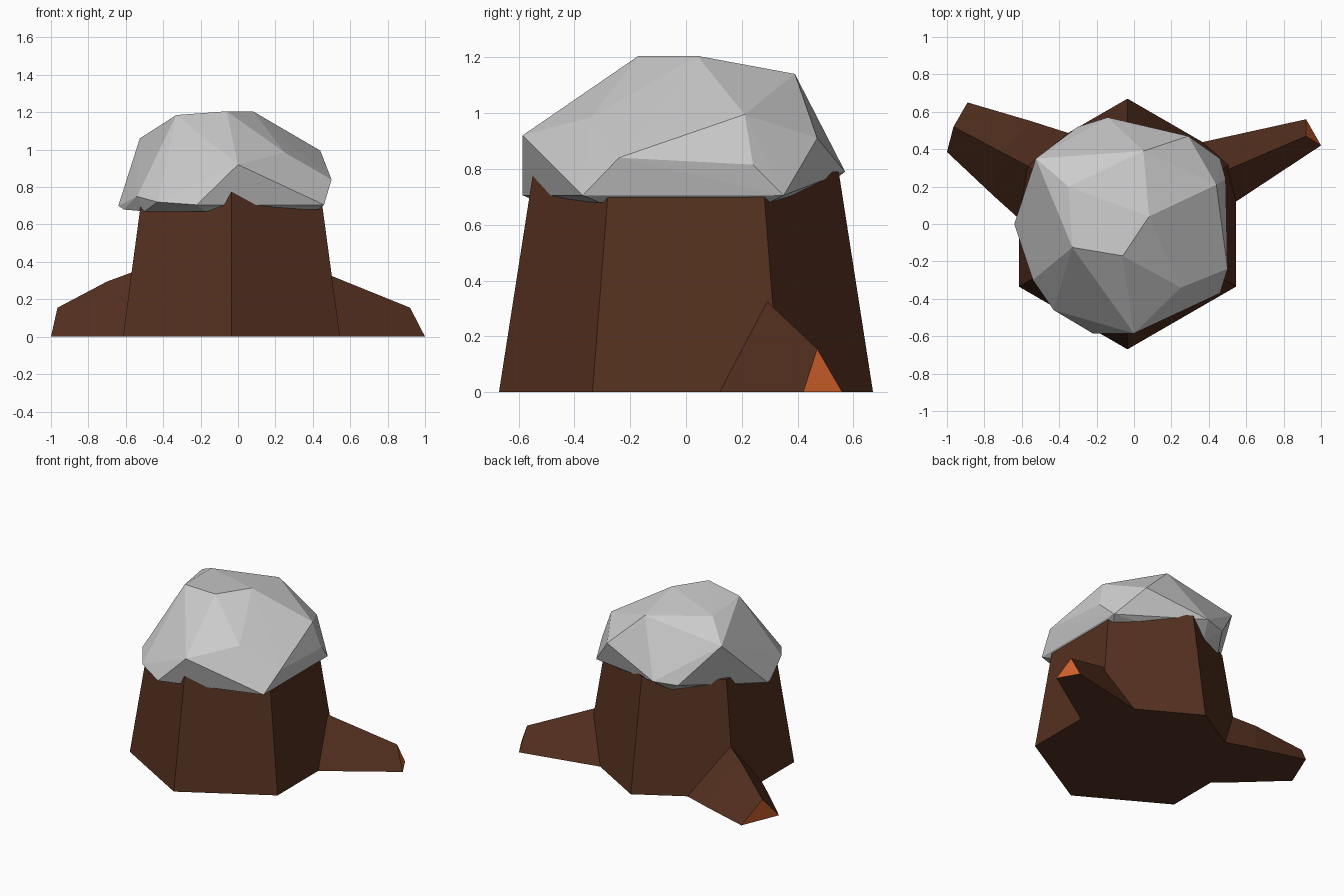
import bpy, bmesh, math

if "Cube" in bpy.data.objects:
    bpy.data.objects.remove(bpy.data.objects["Cube"])


def material(name, rgb):
    m = bpy.data.materials.new(name)
    m.diffuse_color = (*rgb, 1)
    m.use_nodes = True
    m.node_tree.nodes["Principled BSDF"].inputs["Base Color"].default_value = m.diffuse_color
    return m


bark = material("bark", (0.09, 0.03, 0.014))
wood = material("cut_wood", (0.65, 0.12, 0.025))


def finish(name, bm, mats=()):
    bmesh.ops.recalc_face_normals(bm, faces=bm.faces)
    mesh = bpy.data.meshes.new(name)
    bm.to_mesh(mesh)
    bm.free()
    for m in mats:
        mesh.materials.append(m)
    obj = bpy.data.objects.new(name, mesh)
    bpy.context.collection.objects.link(obj)
    return obj


def loft(name, sections, mats, end_material=0):
    """Skin a row of equal-sided cross-sections and cap both ends."""
    bm = bmesh.new()
    rings = [[bm.verts.new(p) for p in s] for s in sections]
    n = len(rings[0])
    for a, b in zip(rings, rings[1:]):
        for i in range(n):
            j = (i + 1) % n
            bm.faces.new((a[i], a[j], b[j], b[i]))
    bm.faces.new(rings[0])
    bm.faces.new(rings[-1]).material_index = end_material
    return finish(name, bm, mats)


def hexagon(radius, z):
    return [(-0.035 + radius * math.cos(a), radius * math.sin(a), z)
            for a in (math.radians(30 + 60 * i) for i in range(6))]


# Tapered six-sided trunk
loft("stump", [hexagon(0.67, 0), hexagon(0.547, 0.79)], [bark])

# Triangular roots with a pale cut end
loft("left_root", [
    [(-0.55, -0.03, 0), (-0.55, 0.30, 0.35), (-0.30, 0.47, 0)],
    [(-0.75, 0.15, 0), (-0.70, 0.38, 0.295), (-0.55, 0.55, 0)],
    [(-1.00, 0.385, 0), (-0.965, 0.52, 0.155), (-0.89, 0.65, 0)],
], [bark, wood], 1)
loft("right_root", [
    [(0.50, 0.09, 0), (0.50, 0.29, 0.325), (0.33, 0.43, 0)],
    [(1.00, 0.42, 0), (0.92, 0.47, 0.155), (0.92, 0.56, 0)],
], [bark, wood], 1)

# Faceted cap: hull of crown, shoulder, rim and underside points
crown = [(-0.06, -0.17, 1.205), (0.08, 0.04, 1.205), (-0.33, -0.125, 1.185),
         (-0.35, 0.20, 1.17), (0.05, 0.39, 1.14)]
shoulder = [(0, -0.585, 0.92), (0.25, -0.34, 0.985), (0.44, 0.21, 0.995),
            (0.50, -0.24, 0.84), (0.49, 0.24, 0.815), (0.29, 0.47, 0.91),
            (-0.525, 0.35, 1.06)]
rim = [(0.46, -0.37, 0.705), (0.46, 0.35, 0.705), (-0.14, 0.57, 0.79),
       (-0.30, 0.52, 0.785), (-0.64, 0, 0.70), (-0.54, -0.30, 0.75),
       (-0.43, -0.46, 0.72), (-0.22, -0.585, 0.705)]
underside = [(0.43, -0.31, 0.68), (0.42, 0.30, 0.68), (-0.18, -0.50, 0.67),
             (-0.50, -0.30, 0.67), (-0.61, -0.08, 0.68), (-0.20, 0.45, 0.70)]
bm = bmesh.new()
for p in crown + shoulder + rim + underside:
    bm.verts.new(p)
hull = bmesh.ops.convex_hull(bm, input=bm.verts)
loose = [v for v in bm.verts if not v.link_faces]
bmesh.ops.delete(bm, geom=loose, context='VERTS')
finish("cap", bm)
